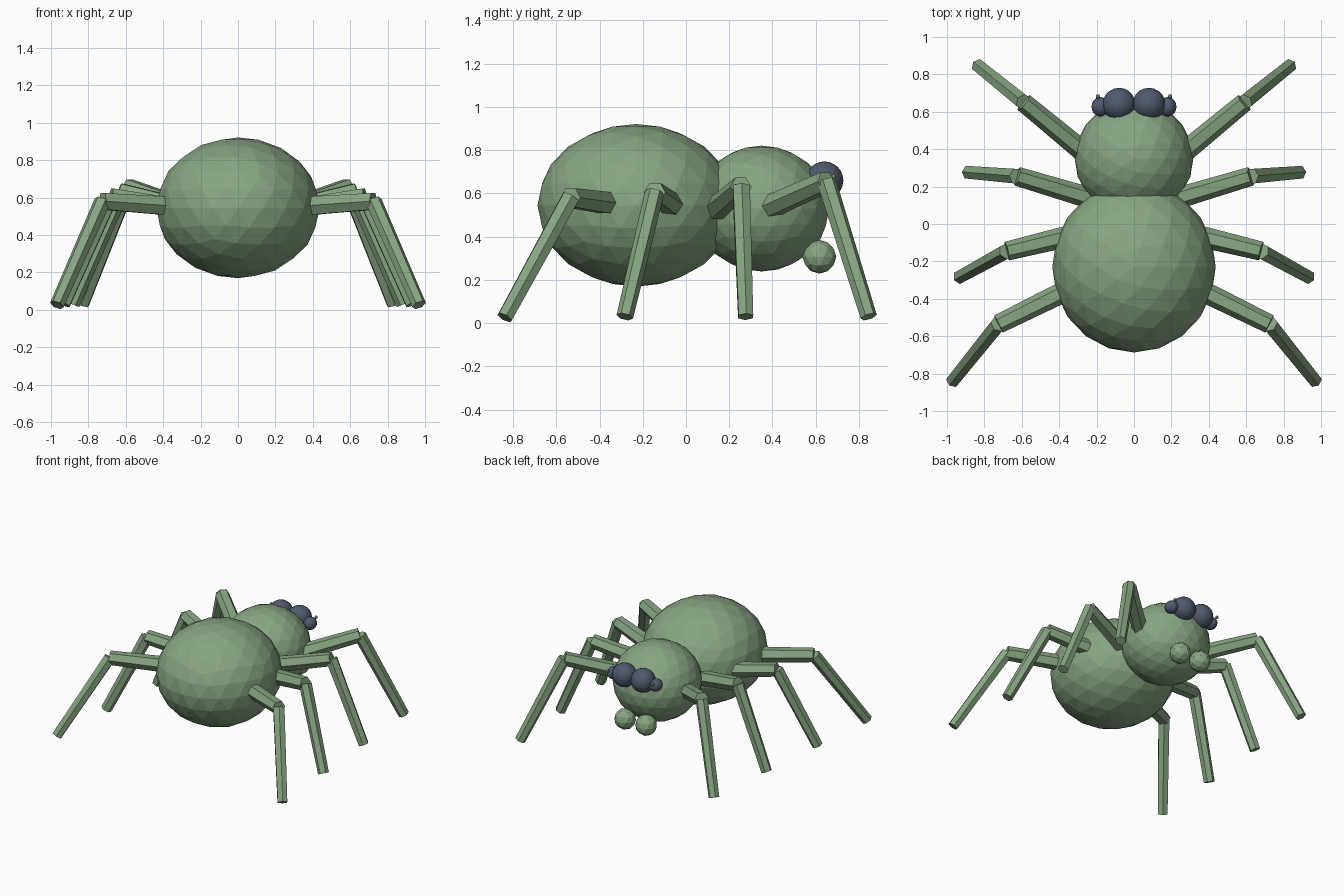
import bpy, bmesh, math
from mathutils import Vector, Matrix

if "Cube" in bpy.data.objects:
    bpy.data.objects.remove(bpy.data.objects["Cube"])


def material(name, rgb):
    m = bpy.data.materials.new(name)
    m.diffuse_color = (*rgb, 1.0)
    m.use_nodes = True
    m.node_tree.nodes["Principled BSDF"].inputs["Base Color"].default_value = m.diffuse_color
    return m


GREEN = material("sage green", (0.242, 0.376, 0.223))
SLATE = material("slate blue", (0.080, 0.102, 0.150))


def finish(name, bm, mat):
    mesh = bpy.data.meshes.new(name)
    bm.to_mesh(mesh)
    bm.free()
    mesh.materials.append(mat)
    obj = bpy.data.objects.new(name, mesh)
    bpy.context.collection.objects.link(obj)
    return obj


def ball(name, center, radii, mat, detail=3):
    """Faceted ellipsoid."""
    bm = bmesh.new()
    bmesh.ops.create_icosphere(bm, subdivisions=detail, radius=1.0)
    bm.transform(Matrix.Translation(center) @ Matrix.Diagonal((*radii, 1.0)))
    return finish(name, bm, mat)


def rod(name, start, end, r1, r2, mat, twist=0.0):
    """Tapered six-sided rod between two points."""
    a, b = Vector(start), Vector(end)
    d = b - a
    bm = bmesh.new()
    bmesh.ops.create_cone(bm, cap_ends=True, segments=6,
                          radius1=r1, radius2=r2, depth=d.length)
    rot = d.to_track_quat('Z', 'Y').to_matrix().to_4x4()
    bm.transform(Matrix.Translation((a + b) / 2) @ rot
                 @ Matrix.Rotation(twist, 4, 'Z'))
    return finish(name, bm, mat)


# body
ball("abdomen", (0, -0.23, 0.545), (0.437, 0.457, 0.376), GREEN)
ball("head", (0, 0.35, 0.53), (0.317, 0.312, 0.291), GREEN)

# hip, knee and foot of each leg on the right side, front to back
LEGS = [
    ((0.25, 0.37, 0.53), (0.590, 0.650, 0.655), (0.832, 0.845, 0.030)),
    ((0.24, 0.14, 0.53), (0.625, 0.255, 0.630), (0.885, 0.276, 0.030)),
    ((0.37, -0.07, 0.55), (0.680, -0.145, 0.605), (0.932, -0.283, 0.030)),
    ((0.37, -0.36, 0.555), (0.725, -0.535, 0.580), (0.968, -0.838, 0.026)),
]

for side, sx in (("right", 1), ("left", -1)):
    def at(p):
        return (p[0] * sx, p[1], p[2])

    # legs: thick upper segment, thinner lower segment
    for i, (hip, knee, foot) in enumerate(LEGS, 1):
        rod(f"upper_leg_{side}_{i}", at(hip), at(knee), 0.057, 0.051,
            GREEN, math.radians(30))
        rod(f"lower_leg_{side}_{i}", at(knee), at(foot), 0.045, 0.039, GREEN)

    # eyes
    ball(f"large_eye_{side}", at((0.08, 0.64, 0.66)), (0.088,) * 3, SLATE)
    ball(f"small_eye_{side}", at((0.18, 0.627, 0.645)), (0.047, 0.052, 0.047), SLATE)
    ball(f"eye_bead_{side}", at((0.193, 0.682, 0.675)), (0.012,) * 3, GREEN, 2)

    # mouthparts
    ball(f"mouthpart_{side}", at((0.09, 0.617, 0.307)), (0.078,) * 3, GREEN, 2)
